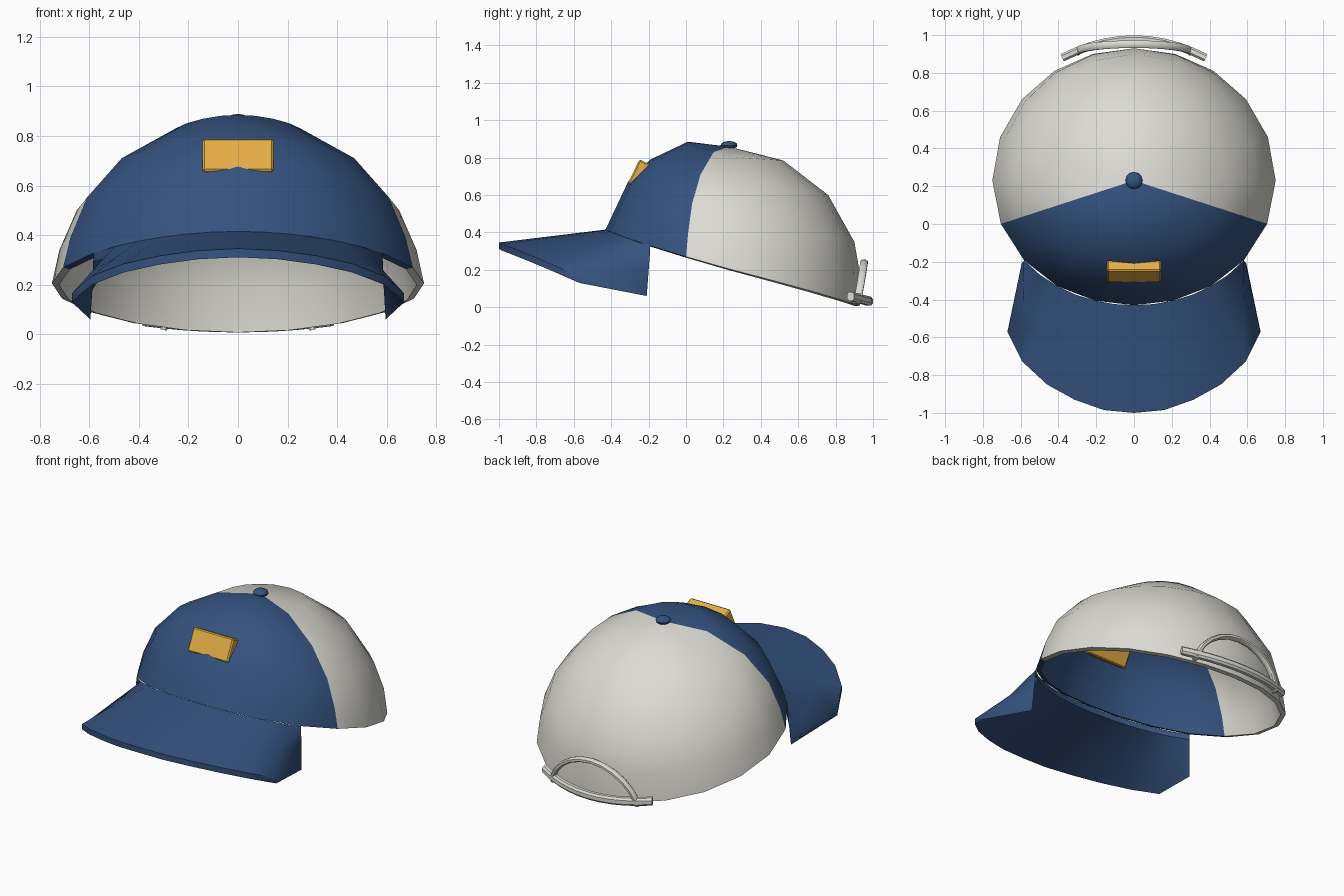
import bpy, bmesh
from math import sin, cos, radians, pi
from mathutils import Vector

if "Cube" in bpy.data.objects:
    bpy.data.objects.remove(bpy.data.objects["Cube"])


def material(name, rgb):
    m = bpy.data.materials.new(name)
    m.diffuse_color = (*rgb, 1)
    m.use_nodes = True
    m.node_tree.nodes["Principled BSDF"].inputs["Base Color"].default_value = m.diffuse_color
    return m


blue = material("navy_cloth", (0.035, 0.085, 0.21))
cream = material("cream_cloth", (0.72, 0.71, 0.66))
gold = material("gold_patch", (0.78, 0.42, 0.06))


def finish(bm, name, mats, thickness=0, bevel=0, angle=35):
    bmesh.ops.recalc_face_normals(bm, faces=bm.faces[:])
    me = bpy.data.meshes.new(name)
    bm.to_mesh(me)
    bm.free()
    ob = bpy.data.objects.new(name, me)
    bpy.context.collection.objects.link(ob)
    for m in mats:
        me.materials.append(m)
    bpy.ops.object.select_all(action='DESELECT')
    ob.select_set(True)
    bpy.context.view_layer.objects.active = ob
    if thickness:
        s = ob.modifiers.new("cloth", 'SOLIDIFY')
        s.thickness = thickness
        s.offset = -1
    if bevel:
        b = ob.modifiers.new("edge", 'BEVEL')
        b.width = bevel
        b.segments = 1
    for mod in list(ob.modifiers):
        bpy.ops.object.modifier_apply(modifier=mod.name)
    bpy.ops.object.shade_smooth_by_angle(angle=radians(angle))
    return ob


# Crown profiles (radius, height), rim to top, at the front, side and back
CY = 0.23
FRONT = [(.66, .415), (.618, .505), (.54, .67), (.42, .79), (.22, .885)]
SIDE = [(.75, .205), (.72, .34), (.65, .50), (.50, .675), (.27, .805)]
BACK = [(.70, .008), (.70, .18), (.67, .35), (.53, .60), (.29, .785)]


def crown_point(row, deg):
    s, c = sin(radians(deg)), cos(radians(deg))
    end = (BACK if s > 0 else FRONT)[row]
    side = SIDE[row]
    r = side[0] + (end[0] - side[0]) * s * s
    z = side[1] + (end[1] - side[1]) * abs(s)
    return Vector((r * c, CY + r * s, z))


# Crown: 20-sided dome with a blue front and cream back
bm = bmesh.new()
rings = [[bm.verts.new(crown_point(k, i * 18)) for i in range(20)] for k in range(5)]
apex = bm.verts.new((0, CY, .858))
for i in range(20):
    j = (i + 1) % 20
    faces = [bm.faces.new((a[i], a[j], b[j], b[i])) for a, b in zip(rings, rings[1:])]
    faces.append(bm.faces.new((rings[-1][i], rings[-1][j], apex)))
    for f in faces:
        f.material_index = 0 if 11 <= i <= 18 else 1
finish(bm, "crown", [blue, cream], thickness=.03, angle=40)

# Brim: loft from the crown rim to a drooping outer edge
EDGE = [(.595, -.21, .095), (.67, -.57, .165), (.59, -.73, .235), (.46, -.85, .285),
        (.315, -.93, .317), (.16, -.985, .338), (0, -1, .346)]
outer = [Vector(p) for p in EDGE]
outer += [Vector((-p.x, p.y, p.z)) for p in outer[-2::-1]]
inner = [crown_point(0, -36 - 9 * i) for i in range(13)]
bm = bmesh.new()
rows = []
for t in (0, .5, 1):
    rows.append([bm.verts.new(a.lerp(b, t)) for a, b in zip(inner, outer)])
for a, b in zip(rows, rows[1:]):
    for i in range(12):
        bm.faces.new((a[i], a[i + 1], b[i + 1], b[i]))
top = bm.faces[:]
low = bmesh.ops.extrude_face_region(bm, geom=top, use_keep_orig=True)["geom"]
bmesh.ops.translate(bm, vec=(0, 0, -.035), verts=[v for v in low if isinstance(v, bmesh.types.BMVert)])
finish(bm, "brim", [blue], angle=40)

# Button on top
bm = bmesh.new()
bmesh.ops.create_uvsphere(bm, u_segments=12, v_segments=8, radius=.045)
bmesh.ops.scale(bm, vec=(1, 1, .5), verts=bm.verts)
bmesh.ops.translate(bm, vec=(0, CY, .866), verts=bm.verts)
finish(bm, "top_button", [blue])

# Front patch, leaning with the crown
bm = bmesh.new()
bmesh.ops.create_cube(bm, size=1)
bmesh.ops.scale(bm, vec=(.285, .075, .145), verts=bm.verts)
patch = finish(bm, "front_patch", [gold], bevel=.008, angle=20)
patch.rotation_euler.x = -.449
patch.location = (0, -.246, .709)


def sweep(name, path, up, width, height):
    """Bevelled rectangular bar following a path."""
    bm = bmesh.new()
    path = [Vector(p) for p in path]
    up = Vector(up)
    loops = []
    for i, p in enumerate(path):
        t = path[min(i + 1, len(path) - 1)] - path[max(i - 1, 0)]
        side = t.cross(up).normalized()
        loops.append([bm.verts.new(p + side * (a * width / 2) + up * (b * height / 2))
                      for a, b in ((1, .5), (.5, 1), (-.5, 1), (-1, .5),
                                   (-1, -.5), (-.5, -1), (.5, -1), (1, -.5))])
    for a, b in zip(loops, loops[1:]):
        for k in range(8):
            bm.faces.new((a[k], a[(k + 1) % 8], b[(k + 1) % 8], b[k]))
    bm.faces.new(loops[0])
    bm.faces.new(loops[-1][::-1])
    return finish(bm, name, [cream])


# Rear strap along the rim and the arched trim above it
n = 10
ts = [-1 + 2 * i / n for i in range(n + 1)]
sweep("rear_strap", [(.38 * t, .978 - .098 * t * t, .032 + .026 * t * t) for t in ts],
      (0, 0, 1), .042, .048)
sweep("rear_arch", [(.3 * cos(pi * i / 12), .912 + .04 * sin(pi * i / 12),
                     .018 + .222 * sin(pi * i / 12) ** 1.2) for i in range(13)],
      (0, 1, 0), .028, .04)
